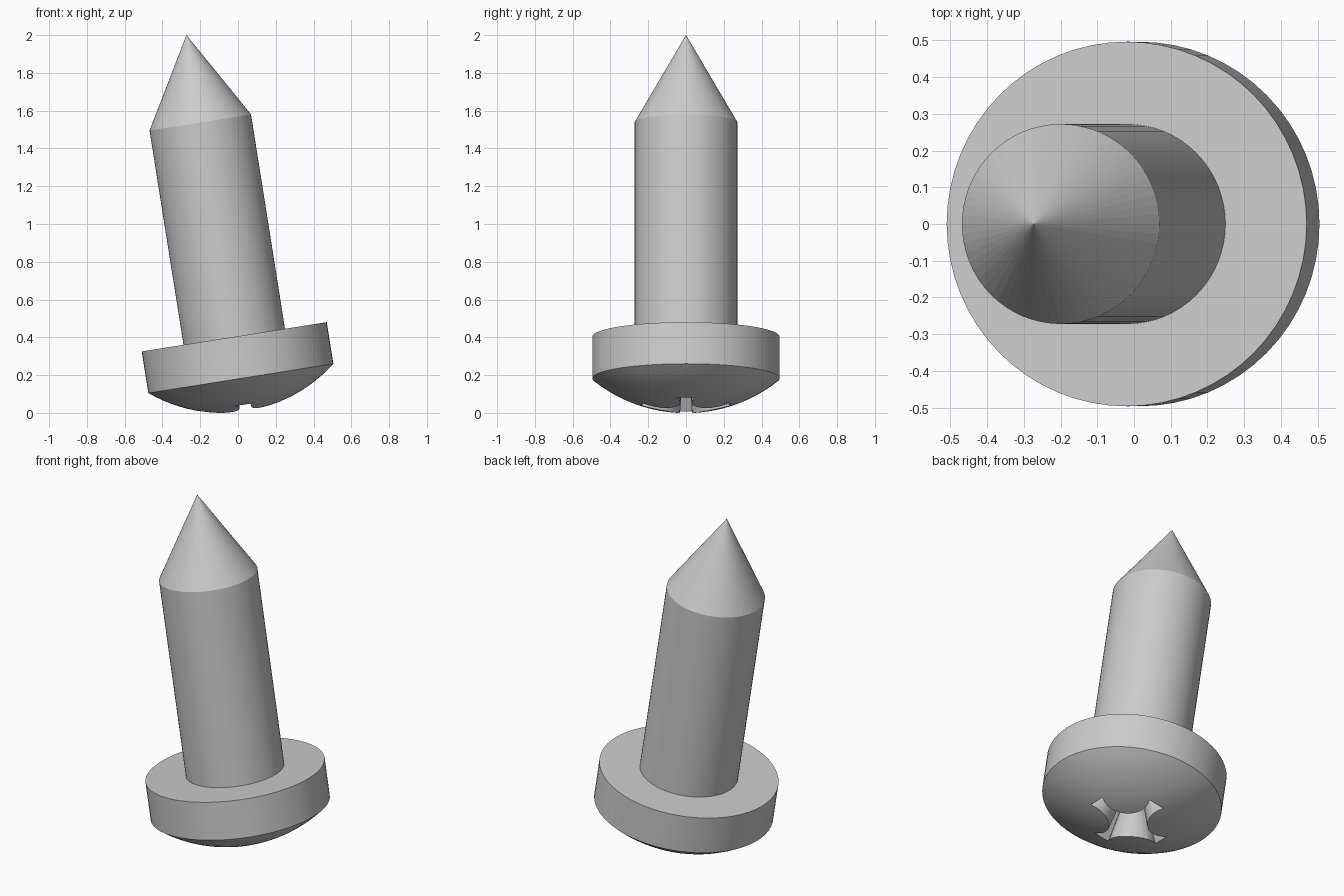
import bpy, bmesh
from math import sin, cos, pi, radians, atan2

cube = bpy.data.objects.get("Cube")
if cube:
    bpy.data.objects.remove(cube)

SIDES = 64
TILT = radians(-9)
BASE = (0.015, 0, 0.1825)      # centre of the rim's lower edge

steel = bpy.data.materials.new("light grey steel")
steel.use_nodes = True
steel.diffuse_color = (0.6, 0.6, 0.6, 1)
steel.node_tree.nodes["Principled BSDF"].inputs["Base Color"].default_value = (0.6, 0.6, 0.6, 1)


def make_object(name, bm):
    bmesh.ops.recalc_face_normals(bm, faces=bm.faces)
    mesh = bpy.data.meshes.new(name)
    bm.to_mesh(mesh)
    bm.free()
    mesh.materials.append(steel)
    obj = bpy.data.objects.new(name, mesh)
    obj.location = BASE
    obj.rotation_euler = (0, TILT, 0)
    bpy.context.collection.objects.link(obj)
    return obj


def lathe(name, profile):
    bm = bmesh.new()
    verts = [bm.verts.new((r, 0, z)) for r, z in profile]
    edges = [bm.edges.new(pair) for pair in zip(verts, verts[1:])]
    bmesh.ops.spin(bm, geom=verts + edges, axis=(0, 0, 1), cent=(0, 0, 0),
                   angle=2 * pi, steps=SIDES, use_merge=True)
    bmesh.ops.remove_doubles(bm, verts=bm.verts, dist=0.0001)
    return make_object(name, bm)


def smooth(obj):
    bpy.ops.object.select_all(action='DESELECT')
    obj.select_set(True)
    bpy.context.view_layer.objects.active = obj
    bpy.ops.object.shade_smooth_by_angle(angle=radians(25))


# Shank with a pointed end whose narrow facets stay flat
SHOULDER = 1.372
shank = lathe("shank", [(0.272, 0.22), (0.272, SHOULDER), (0, 1.841)])
smooth(shank)
for face in shank.data.polygons:
    if face.center.z > SHOULDER:
        face.use_smooth = False

# Head: spherical dome below a straight rim
R, RIM, DROP = 0.786, 0.496, 0.61
cap = atan2(RIM, DROP)
dome = [(R * sin(cap * i / 12), DROP - R * cos(cap * i / 12)) for i in range(13)]
head = lathe("head", dome + [(RIM, 0.223), (0, 0.223)])

# Cross recess outline: four flared arms with rounded lands between them
ARM, END, LAND, C = 0.235, 0.05, 0.134, 0.164
start = atan2(END - C, ARM - C)
sweep = -3 * pi / 2 - 2 * start     # clockwise, past the side facing the centre
outline = []
for quarter in range(4):
    turn = quarter * pi / 2
    for i in range(11):
        a = start + sweep * i / 10
        x, y = C + LAND * cos(a), C + LAND * sin(a)
        outline.append((x * cos(turn) - y * sin(turn), x * sin(turn) + y * cos(turn)))

# Tapered cutter, narrowing as it goes into the head
bm = bmesh.new()
rings = [[bm.verts.new((x * s, y * s, z)) for x, y in outline]
         for z, s in ((-0.2, 1.167), (0.04, 0.5))]
count = len(outline)
for i in range(count):
    j = (i + 1) % count
    bm.faces.new((rings[0][i], rings[0][j], rings[1][j], rings[1][i]))
for ring in rings:
    bm.faces.new(ring)
cutter = make_object("recess_cutter", bm)
cutter.hide_render = True

# Cut the recess and keep the finished head
cut = head.modifiers.new("recess", 'BOOLEAN')
cut.operation = 'DIFFERENCE'
cut.solver = 'EXACT'
cut.object = cutter
bpy.context.view_layer.update()
result = bpy.data.meshes.new_from_object(head.evaluated_get(bpy.context.evaluated_depsgraph_get()))
head.modifiers.clear()
head.data = result
bpy.data.objects.remove(cutter)
smooth(head)
